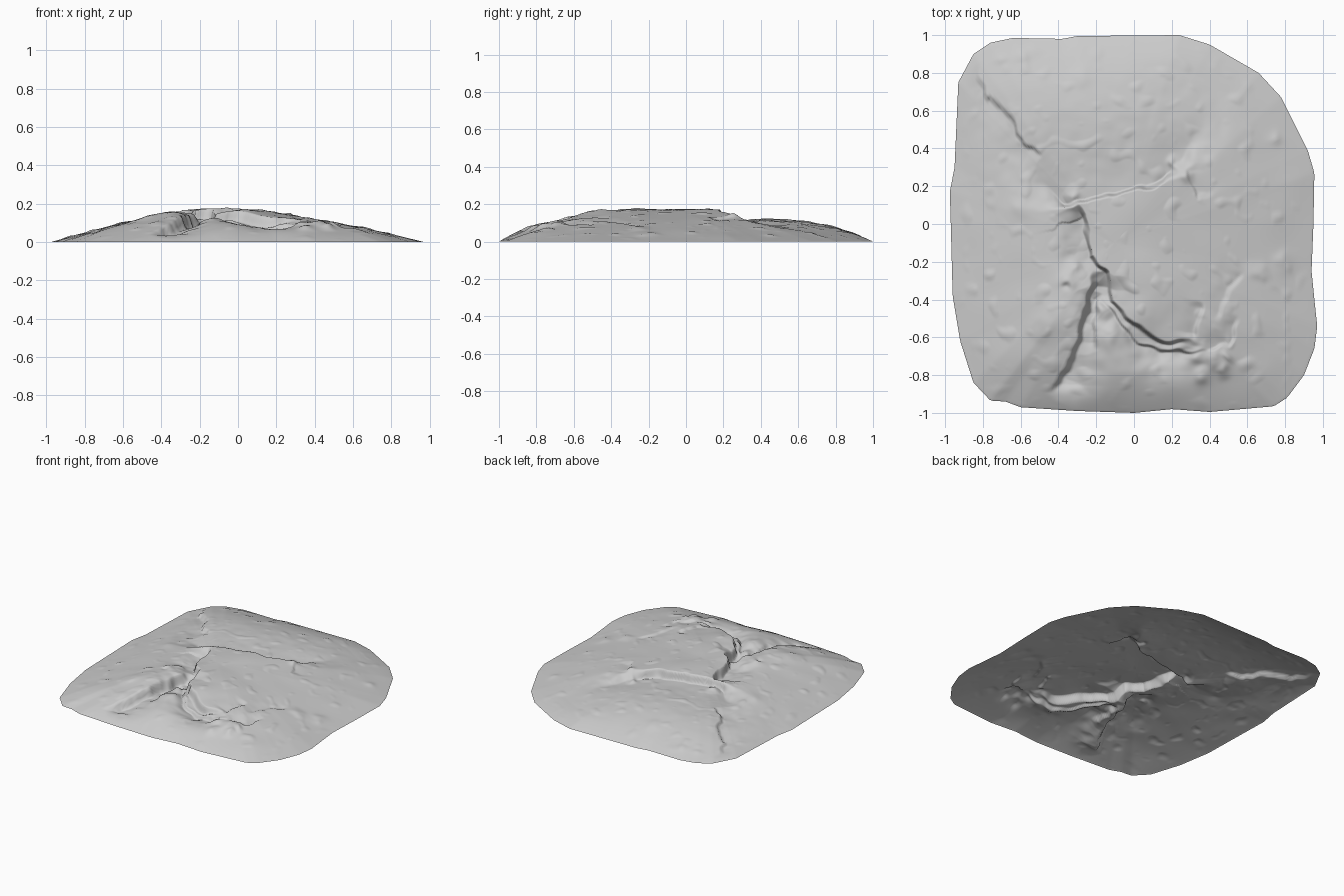
import bpy, bmesh, math
from mathutils import Vector, noise

if "Cube" in bpy.data.objects:
    bpy.data.objects.remove(bpy.data.objects["Cube"])

RINGS, SEGS = 170, 400
CENTRE = Vector((-0.1, -0.1))

# Ground outline seen from above
OUTLINE = [Vector(p) for p in [
    (-.93, .75), (-.85, .9), (-.76, .96), (-.64, .985), (-.38, .98), (-.3, .995), (.24, 1),
    (.4, .95), (.66, .8), (.78, .67), (.85, .53), (.92, .39), (.955, .27), (.95, 0),
    (.94, -.25), (.955, -.4), (.97, -.54), (.955, -.66), (.9, -.8), (.81, -.92), (.74, -.965),
    (.4, -.995), (.2, -.98), (0, -1), (-.3, -.99), (-.6, -.97), (-.68, -.94), (-.76, -.935),
    (-.85, -.84), (-.92, -.62), (-.96, -.38), (-.97, 0), (-.975, .17), (-.95, .3)]]

# Scarps: path (ground drops to the right of travel), drop, reach, face width
SCARPS = [
    ([(-.3, .12), (-.25, .05), (-.22, -.17), (-.12, -.26), (-.11, -.4), (0, -.52),
      (.15, -.61), (.36, -.62)], .06, .13, .025),
    ([(-.46, -.9), (-.35, -.72), (-.28, -.5), (-.25, -.36), (-.22, -.24)], .065, .15, .035),
    ([(-.84, .84), (-.77, .68), (-.64, .57), (-.58, .43), (-.48, .37)], .025, .13, .015),
    ([(-.17, -.37), (-.08, -.5), (.03, -.62), (.15, -.66), (.4, -.66)], .03, .12, .02),
    ([(-.16, -.37), (-.2, -.5), (-.19, -.68)], .025, .08, .02),
    ([(.33, .12), (.29, .2), (.27, .3)], .012, .08, .015),
    ([(.38, -.42), (.33, -.62)], .015, .08, .02),
    ([(.6, -.26), (.5, -.38), (.45, -.52)], .012, .08, .03),
    ([(.57, -.5), (.52, -.65), (.38, -.68)], .015, .08, .02),
]

# Knobs and hollows: x, y, height, radius
BUMPS = [
    (-.32, .14, .02, .03), (.24, .3, .014, .05), (.28, .25, .012, .03), (.2, .33, .012, .025),
    (.32, -.7, .025, .04), (.42, -.72, .02, .05), (.36, -.81, .018, .04), (.47, -.77, .02, .03),
    (.5, -.7, .018, .03), (-.36, -.3, .016, .04), (-.31, -.24, .014, .04), (-.16, -.46, .045, .05),
    (-.11, -.58, .03, .08), (.05, -.48, .01, .1), (-.37, -.5, .01, .1), (-.6, .9, .012, .04),
    (-.53, .92, .01, .03), (-.7, .88, .01, .03), (.75, .45, .012, .03), (.66, -.25, .01, .04),
    (.8, -.2, .01, .05), (-.48, -.55, .01, .06), (-.6, .1, .008, .05), (-.28, .78, .007, .05),
    (-.36, -.33, -.012, .02)]


def smooth(k):
    k = max(0, min(1, k))
    return k * k * (3 - 2 * k)


def scarp_drop(p, path, drop, reach, width):
    """Depth of the low side of one broken rock face."""
    best = None
    n = len(path) - 1
    for i in range(n):
        a, b = Vector(path[i]), Vector(path[i + 1])
        ab = b - a
        f = max(0, min(1, (p - a).dot(ab) / ab.length_squared))
        off = p - (a + ab * f)
        if best is None or off.length < best[0]:
            best = (off.length, ab.x * off.y - ab.y * off.x, (i + f) / n)
    d, side, s = best
    if side >= 0:
        return 0
    taper = min(1, s / .15, (1 - s) / .15)
    return drop * taper * smooth(d / width) * math.exp(-(d / reach) ** 2)


def north_step(p):
    """Drop behind the plateau, sharp in the middle and soft at both ends."""
    f = p.y - (.175 + .24 * p.x)
    outside = max(0, -.36 - p.x, p.x - .16)
    if f <= 0:
        return 0
    return .06 * smooth(f / (.02 + outside * 1.2)) * math.exp(
        -(f / .42) ** 2 - (outside / .3) ** 2)


def height(p, t):
    """Mound height at p, where t runs from 0 at the centre to 1 at the rim."""
    r = p - CENTRE
    s2 = r.y ** 2 / max(r.length_squared, 1e-6)
    z = .174 * (1 - t ** (1.5 + 1.6 * s2 ** 2))
    fade = min(1, (1 - t) / .15)
    wob = Vector((noise.noise(Vector((p.x * 14, p.y * 14, 1))),
                  noise.noise(Vector((p.x * 14, p.y * 14, 7))))) * .02
    w = p + wob
    z -= fade * (north_step(w) + sum(scarp_drop(w, *s) for s in SCARPS))
    for x, y, h, rad in BUMPS:
        d2 = (w.x - x) ** 2 + (w.y - y) ** 2
        z += fade * h * math.exp(-d2 / rad ** 2)
    q = Vector((p.x * 5, p.y * 5, 3))
    # Broad undulation plus sparse small lumps
    z += fade * (.005 * noise.noise(q) + .014 * max(0, noise.noise(q * 2.6) - .25))
    return max(0, z + .004)


def rim_points(count):
    """Evenly spaced points along the closed outline."""
    n = len(OUTLINE)
    lengths = [(OUTLINE[(i + 1) % n] - OUTLINE[i]).length for i in range(n)]
    step, pts, i, acc = sum(lengths) / count, [], 0, 0
    for k in range(count):
        while i < n - 1 and k * step > acc + lengths[i]:
            acc += lengths[i]
            i += 1
        pts.append(OUTLINE[i].lerp(OUTLINE[(i + 1) % n], (k * step - acc) / lengths[i]))
    return pts


# Rocky mound: open sheet of concentric rings
bm = bmesh.new()
rim = rim_points(SEGS)
top = bm.verts.new((CENTRE.x, CENTRE.y, height(CENTRE, 0)))
prev = None
for j in range(1, RINGS + 1):
    t = j / RINGS
    ring = []
    for e in rim:
        p = CENTRE.lerp(e, t)
        ring.append(bm.verts.new((p.x, p.y, height(p, t) if j < RINGS else .003)))
    for k in range(SEGS):
        m = (k + 1) % SEGS
        if prev:
            bm.faces.new((prev[k], prev[m], ring[m], ring[k]))
        else:
            bm.faces.new((top, ring[m], ring[k]))
    prev = ring
bmesh.ops.recalc_face_normals(bm, faces=bm.faces)
if sum(f.normal.z for f in bm.faces) < 0:
    bmesh.ops.reverse_faces(bm, faces=bm.faces)

# Stand the sheet on the ground
low = min(v.co.z for v in bm.verts)
bmesh.ops.translate(bm, verts=bm.verts, vec=(0, 0, -low))

mesh = bpy.data.meshes.new("rocky_mound")
bm.to_mesh(mesh)
bm.free()
mound = bpy.data.objects.new("rocky_mound", mesh)
bpy.context.collection.objects.link(mound)
bpy.context.view_layer.objects.active = mound
mound.select_set(True)
bpy.ops.object.shade_smooth()
